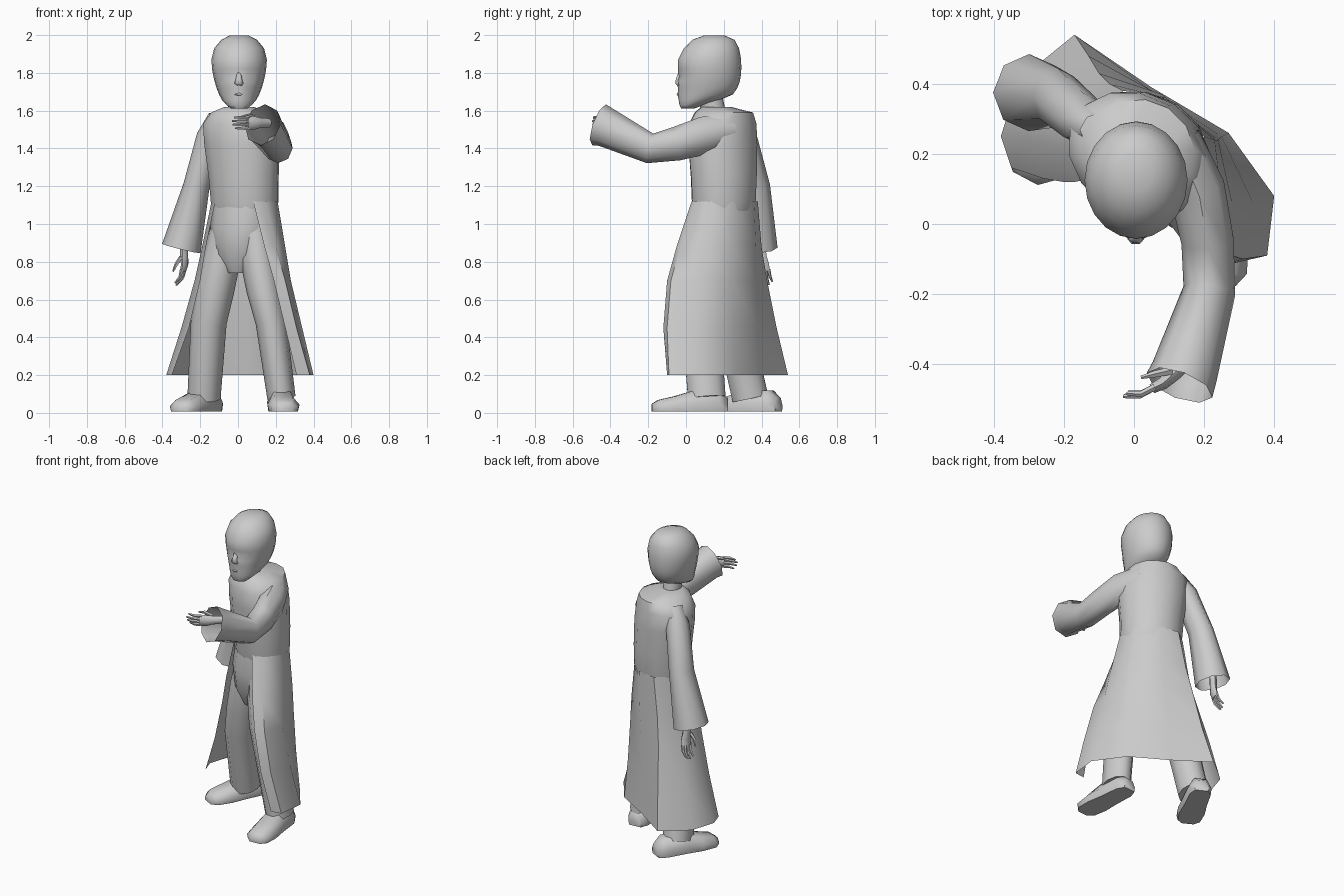
import bpy, bmesh, math
from mathutils import Vector, Matrix

cube = bpy.data.objects.get("Cube")
if cube:
    bpy.data.objects.remove(cube)

grey = bpy.data.materials.new("plain grey")
grey.use_nodes = True
grey.diffuse_color = (0.6, 0.6, 0.6, 1)
grey.node_tree.nodes["Principled BSDF"].inputs["Base Color"].default_value = (0.6, 0.6, 0.6, 1)

YAW = math.radians(-33)  # the body is turned away from the head


def loft(name, rings, closed=True, start_cap=False, end_cap=False, angle=50):
    """Skin a list of equal-length rings."""
    bm = bmesh.new()
    rows = [[bm.verts.new(p) for p in ring] for ring in rings]
    n = len(rows[0])
    for a, b in zip(rows, rows[1:]):
        for i in range(n if closed else n - 1):
            j = (i + 1) % n
            bm.faces.new((a[i], a[j], b[j], b[i]))
    if start_cap:
        bm.faces.new(rows[0])
    if end_cap:
        bm.faces.new(rows[-1])
    bmesh.ops.recalc_face_normals(bm, faces=bm.faces)
    mesh = bpy.data.meshes.new(name)
    bm.to_mesh(mesh)
    bm.free()
    mesh.materials.append(grey)
    obj = bpy.data.objects.new(name, mesh)
    bpy.context.collection.objects.link(obj)
    bpy.ops.object.select_all(action="DESELECT")
    obj.select_set(True)
    bpy.context.view_layer.objects.active = obj
    bpy.ops.object.shade_smooth_by_angle(angle=math.radians(angle))


def ellipse(z, cx, cy, w, d, n, yaw=YAW):
    """Elliptic ring at height z, starting at the front."""
    turn = Matrix.Rotation(yaw, 3, "Z")
    ring = []
    for i in range(n):
        a = math.tau * i / n
        ring.append(turn @ Vector((w * math.sin(a), -d * math.cos(a), 0)) + Vector((cx, cy, z)))
    return ring


def tube(name, path, up, n=8, start_cap=False, end_cap=True, angle=50):
    """Tube through (x, y, z, half width, half height) points."""
    pts = [Vector(p[:3]) for p in path]
    rings = []
    for i, p in enumerate(path):
        t = (pts[min(i + 1, len(pts) - 1)] - pts[max(i - 1, 0)]).normalized()
        side = t.cross(Vector(up)).normalized()
        top = side.cross(t)
        rings.append([pts[i] + side * p[3] * math.cos(k * math.tau / n)
                      + top * p[4] * math.sin(k * math.tau / n) for k in range(n)])
    loft(name, rings, True, start_cap, end_cap, angle)


# Robe: closed upper body
torso = [(1.07, .035, .2, .18, .155), (1.12, .035, .2, .188, .165), (1.25, .03, .2, .195, .17),
         (1.42, .02, .195, .212, .175), (1.53, .01, .195, .21, .17), (1.59, .015, .2, .16, .155),
         (1.62, .005, .16, .075, .08)]
loft("robe_body", [ellipse(*r, 14) for r in torso], end_cap=True)

# Robe: skirt split at the front, each row runs from the left front edge round the back to the right
skirt = {
    1.12: [(.08, .03), (.15, .05), (.21, .12), (.2, .25), (.09, .36), (-.03, .38), (-.12, .31), (-.14, .21), (-.12, .13)],
    .88: [(.14, -.05), (.2, -.03), (.25, .08), (.23, .24), (.08, .37), (-.07, .4), (-.16, .32), (-.19, .21), (-.17, .12)],
    .7: [(.19, -.1), (.25, -.08), (.28, .06), (.24, .24), (.07, .37), (-.1, .43), (-.2, .34), (-.23, .22), (-.2, .12)],
    .45: [(.25, -.12), (.31, -.1), (.34, .06), (.25, .25), (.05, .38), (-.13, .48), (-.27, .38), (-.3, .24), (-.26, .13)],
    .2: [(.31, -.1), (.38, -.09), (.4, .08), (.27, .26), (.05, .39), (-.17, .54), (-.33, .41), (-.38, .25), (-.35, .16)]}
loft("robe_skirt", [[(x, y, z) for x, y in row] for z, row in skirt.items()], closed=False)

# Trousers
hips = [(1.12, .035, .2, .18, .155), (.98, .02, .18, .172, .15), (.84, .01, .17, .15, .12), (.74, .01, .165, .06, .07)]
loft("trouser_hips", [ellipse(*r, 12) for r in hips], end_cap=True)
legs = {"left": [(.08, .14, 1.02, .08, .1), (.105, .12, .82, .095, .11), (.135, .09, .65, .09, .105),
                 (.175, .08, .48, .082, .105), (.23, .11, .08, .075, .105)],
        "right": [(-.05, .22, 1.02, .085, .1), (-.085, .22, .82, .1, .11), (-.12, .23, .65, .1, .105),
                  (-.155, .25, .48, .095, .1), (-.18, .34, .08, .088, .1)]}
for side, path in legs.items():
    tube(side + "_trouser_leg", path, (0, 1, 0), 10)


# Shoes: along, half width, height
def shoe(name, heel, toe):
    heel, toe = Vector((*heel, .008)), Vector((*toe, .008))
    across = (toe - heel).normalized().cross(Vector((0, 0, 1)))
    rings = []
    for t, w, h in ((0, .045, .07), (.12, .07, .11), (.45, .075, .11), (.7, .085, .08), (.92, .075, .06), (1, .04, .04)):
        rings.append([heel.lerp(toe, t) + across * w * u + Vector((0, 0, h * v))
                      for u, v in ((-.9, 0), (-1, .45), (-.55, 1), (.55, 1), (1, .45), (.9, 0))])
    loft(name, rings, True, True, True, 60)


shoe("left_shoe", (.22, .22), (.25, -.18))
shoe("right_shoe", (-.12, .49), (-.31, .13))

# Sleeves, wide and open at the cuffs
tube("left_sleeve", [(.12, .24, 1.5, .07, .085), (.18, .1, 1.47, .08, .1), (.21, -.05, 1.425, .075, .09),
                     (.215, -.19, 1.4, .075, .08), (.145, -.42, 1.51, .095, .105),
                     (.13, -.46, 1.525, .1, .115)], (0, 0, 1), 8, end_cap=False)
tube("right_sleeve", [(-.1, .27, 1.56, .06, .05), (-.15, .3, 1.46, .07, .075), (-.22, .36, 1.2, .07, .085),
                      (-.3, .375, .87, .105, .11)], (0, 1, 0), 8, end_cap=False)


# Hands: palm, four fingers and a thumb, in a frame of forward, across and palm normal
def hand(side, wrist, forward, across, curl):
    f, a = Vector(forward).normalized(), Vector(across).normalized()
    n = f.cross(a)
    w = Vector(wrist)

    def at(x, y, z, *radii):
        return (*(w + f * x + a * y + n * z * curl), *radii)

    tube(side + "_palm", [at(-.06, 0, 0, .024, .022), at(.01, 0, 0, .028, .022),
                          at(.05, 0, 0, .036, .018), at(.085, 0, .01, .034, .014)], n, 8, True)
    for k, length in enumerate((.85, 1, .95, .75)):
        y = (k - 1.5) * .019
        tube(f"{side}_finger_{k + 1}", [at(.075, y, .008, .01, .01), at(.075 + .05 * length, y, .02, .009, .009),
                                        at(.075 + .085 * length, y, .05, .005, .005)], n, 5)
    tube(side + "_thumb", [at(.01, -.022, .01, .012, .012), at(.05, -.04, .035, .01, .01),
                           at(.085, -.035, .055, .005, .005)], n, 5)


hand("left", (.12, -.42, 1.535), (-.7, -.65, 0), (0, 0, -1), -1)
hand("right", (-.285, .4, .835), (.05, .1, -1), (.3, .95, 0), -1)

# Neck
loft("neck", [ellipse(z, 0, y, .055, .065, 10, 0) for z, y in ((1.57, .15), (1.72, .12))])

# Head, with the face shaped by moving the front of the rings
skull = [(1.612, .01, .045, .035), (1.63, .03, .066, .065), (1.655, .07, .09, .105), (1.685, .105, .106, .142),
         (1.72, .117, .12, .155), (1.755, .122, .13, .163), (1.785, .125, .137, .165), (1.82, .125, .143, .168),
         (1.87, .125, .147, .167), (1.93, .135, .132, .146), (1.975, .145, .095, .112), (1.998, .15, .05, .055)]


def bump(p, x, z, sx, sz):
    return math.exp(-((abs(p.x) - x) / sx) ** 2 - ((p.z - z) / sz) ** 2)


rings = []
for z, cy, w, d in skull:
    ring = ellipse(z, 0, cy, w, d, 20, 0)
    for p in ring:
        if p.y < cy:
            p.y += .014 * bump(p, .045, 1.785, .025, .022)
            p.y -= .014 * bump(p, 0, 1.75, .022, .025) + .01 * bump(p, 0, 1.675, .03, .02)
        p.x += .006
    rings.append(ring)
loft("head", rings, True, True, True, 60)

# Nose and lips
tube("nose", [(.005, -.03, 1.805, .01, .01), (.005, -.04, 1.765, .018, .016),
              (.005, -.043, 1.745, .024, .016), (.005, -.035, 1.733, .018, .006)], (0, 1, 0), 6, True, True, 100)
tube("lips", [(-.025, -.028, 1.685, .004, .003), (.005, -.042, 1.687, .008, .007),
              (.035, -.028, 1.685, .004, .003)], (0, 0, 1), 6, True, True, 100)
